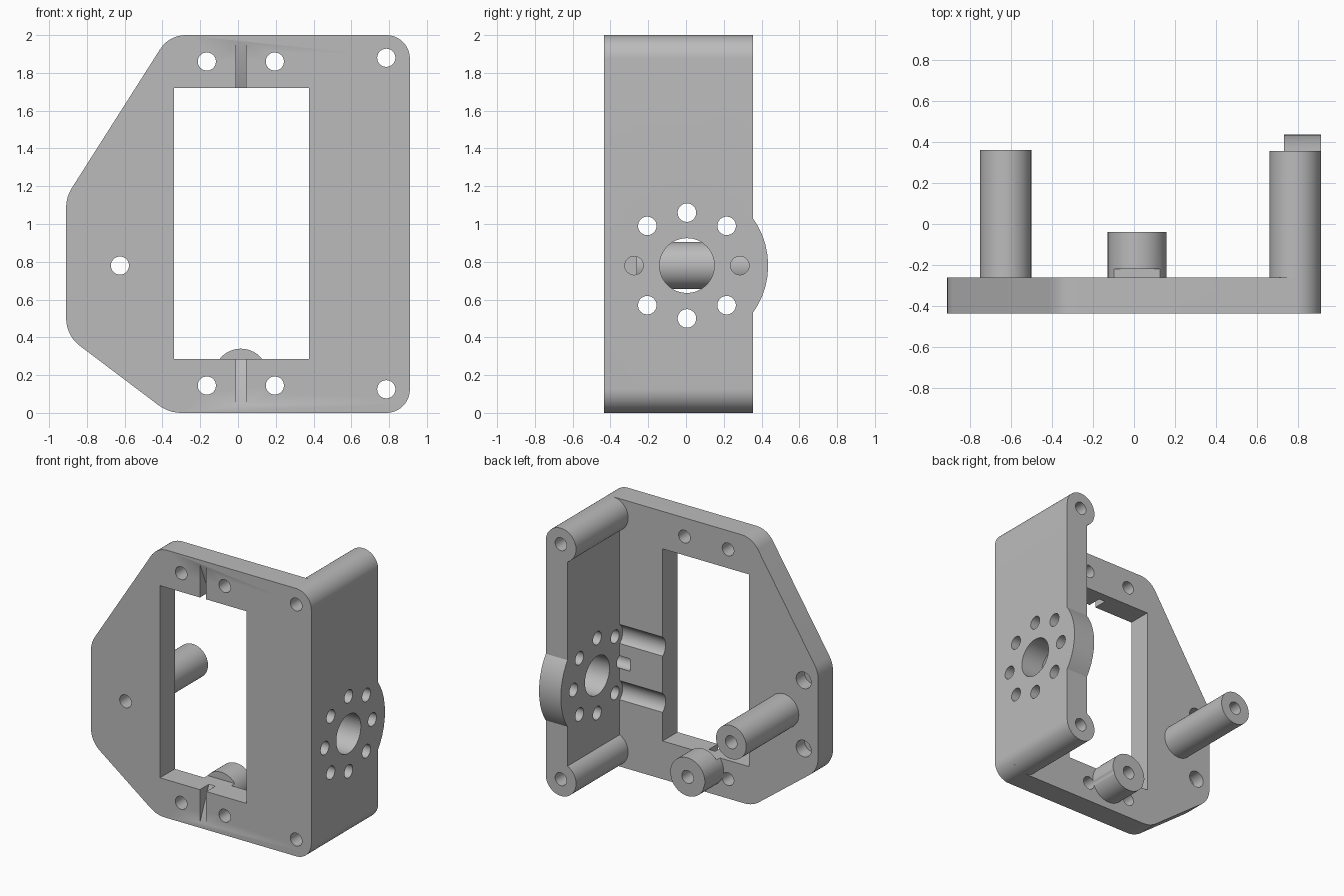
import bpy, bmesh
from math import sin, cos, tan, radians, pi, acos, degrees
from mathutils import Vector

cube = bpy.data.objects.get("Cube")
if cube:
    bpy.data.objects.remove(cube)

grey = bpy.data.materials.new("plain_grey")
grey.use_nodes = True
grey.diffuse_color = (0.5, 0.5, 0.5, 1)
grey.node_tree.nodes["Principled BSDF"].inputs["Base Color"].default_value = (0.5, 0.5, 0.5, 1)

FRONT, BACK, REAR = -0.435, -0.26, 0.355   # plate front, plate back, wall rear
INNER, OUTER = 0.73, 0.91                  # side wall thickness
AXIS_Z = 0.78                              # height of the pivot hole
STEP = 7.5


def prism(name, points, axis, a, b):
    """Extrude a 2D outline along x (points are y,z) or y (points are x,z)."""
    def place(p, t):
        return (t, p[0], p[1]) if axis == 'x' else (p[0], t, p[1])
    bm = bmesh.new()
    low = [bm.verts.new(place(p, a)) for p in points]
    high = [bm.verts.new(place(p, b)) for p in points]
    bm.faces.new(low)
    bm.faces.new(high[::-1])
    for i in range(len(points)):
        j = (i + 1) % len(points)
        bm.faces.new((low[i], low[j], high[j], high[i]))
    bmesh.ops.recalc_face_normals(bm, faces=bm.faces)
    mesh = bpy.data.meshes.new(name)
    bm.to_mesh(mesh)
    bm.free()
    mesh.materials.append(grey)
    obj = bpy.data.objects.new(name, mesh)
    bpy.context.collection.objects.link(obj)
    return obj


def arc(u, v, r, start, end):
    angles = [start]
    while angles[-1] + STEP < end - 0.01:
        angles.append(angles[-1] + STEP)
    angles.append(end)
    return [(u + r * cos(radians(t)), v + r * sin(radians(t))) for t in angles]


def cylinder(name, axis, u, v, r, a, b):
    return prism(name, arc(u, v, r, 0, 360)[:-1], axis, a, b)


def box(name, x0, x1, z0, z1, a, b):
    return prism(name, [(x0, z0), (x1, z0), (x1, z1), (x0, z1)], 'y', a, b)


def rounded(corners):
    """Fillet a counter-clockwise convex outline given as (x, z, radius)."""
    out = []
    for i, (x, z, r) in enumerate(corners):
        p = Vector((x, z))
        before = (p - Vector(corners[i - 1][:2])).normalized()
        after = (Vector(corners[(i + 1) % len(corners)][:2]) - p).normalized()
        turn = before.angle(after)
        centre = p - before * r * tan(turn / 2) + Vector((-before.y, before.x)) * r
        start = round(degrees(Vector((1, 0)).angle_signed(Vector((before.y, -before.x))) * -1), 4)
        out += arc(centre.x, centre.y, r, start, start + degrees(turn))
    return out


def combine(target, other, operation):
    mod = target.modifiers.new(other.name, 'BOOLEAN')
    mod.operation, mod.solver, mod.object = operation, 'EXACT', other
    graph = bpy.context.evaluated_depsgraph_get()
    result = bpy.data.meshes.new_from_object(target.evaluated_get(graph))
    target.modifiers.clear()
    target.data = result
    bpy.data.objects.remove(other)


# Front plate with chamfered left side
bracket = prism("servo_bracket", rounded([
    (OUTER, 0, 0.125), (OUTER, 2, 0.125), (-0.365, 2, 0.16),
    (-OUTER, 1.143, 0.19), (-OUTER, 0.41, 0.18), (-0.367, 0, 0.2)]), 'y', FRONT, BACK)

# Side wall with round posts in its corners, pivot boss, standing posts
cx, r = 0.785, 0.125
meet = degrees(acos((INNER - cx) / r))
wall_outline = arc(cx, 2 - r, r, 0, 360 - meet) + arc(cx, r, r, meet, 360)
solids = [
    prism("side_wall", wall_outline, 'y', -0.35, REAR),
    cylinder("pivot_boss", 'x', 0.005, AXIS_Z, 0.43, INNER, OUTER),
    cylinder("long_post", 'y', -0.625, AXIS_Z, 0.125, -0.35, 0.36),
    cylinder("short_post", 'y', 0.015, 0.197, 0.143, -0.35, -0.04),
]
for part in solids:
    combine(bracket, part, 'UNION')

# Window and screw holes
cutters = [box("window", -0.34, 0.375, 0.285, 1.72, -0.6, -0.22)]
for x, z in [(-0.165, 0.145), (0.195, 0.145), (-0.165, 1.86), (0.195, 1.86),
             (cx, 0.125), (cx, 1.88), (-0.625, AXIS_Z)]:
    cutters.append(cylinder("screw_hole", 'y', x, z, 0.048, -0.6, 0.6))
for z in (0.54, 1.05):
    cutters.append(cylinder("blind_hole", 'y', -0.79, z, 0.062, -0.36, -0.1))
cutters.append(cylinder("short_post_hole", 'y', 0.015, 0.197, 0.048, -0.24, 0.1))

# Pivot hole with its ring of eight holes
cutters.append(cylinder("pivot_hole", 'x', 0.005, AXIS_Z, 0.145, 0.6, 1))
for i in (-1, 0, 1):
    for k in (-1, 0, 1):
        if i or k:
            d = 0.21 if i and k else 0.28
            cutters.append(cylinder("ring_hole", 'x', 0.005 + i * d, AXIS_Z + k * d,
                                    0.049, 0.645, 1))

# Clearance grooves across the plate back
for z in (0.57, 0.99):
    cutters.append(cylinder("groove", 'x', -0.205, z, 0.09, 0.3, INNER))

# Tapered cable slots above and below the window
slot = [(-0.5, 1.70), (-0.321, 1.70), (-0.5, 2.117)]
cutters.append(prism("upper_slot", slot, 'x', -0.01, 0.042))
cutters.append(prism("lower_slot", [(y, 2.005 - z) for y, z in slot], 'x', -0.01, 0.042))

for cutter in cutters:
    combine(bracket, cutter, 'DIFFERENCE')

# Smooth the round walls, keep the edges crisp
bpy.ops.object.select_all(action='DESELECT')
bracket.select_set(True)
bpy.context.view_layer.objects.active = bracket
bpy.ops.object.shade_smooth_by_angle(angle=radians(30))
